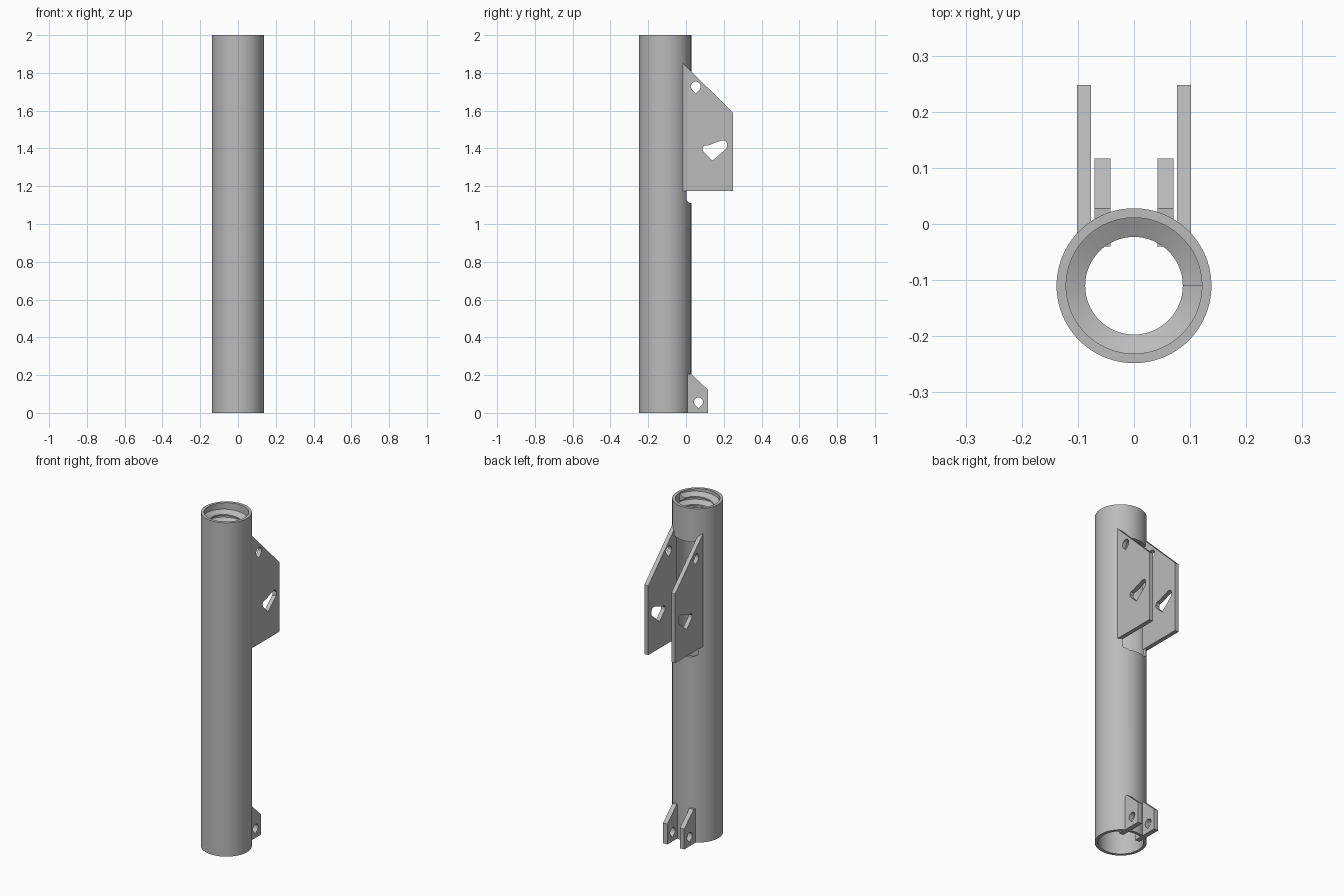
import bpy, bmesh, math
from mathutils import Vector

if "Cube" in bpy.data.objects:
    bpy.data.objects.remove(bpy.data.objects["Cube"], do_unlink=True)

grey = bpy.data.materials.new("plain grey")
grey.use_nodes = True
colour = (0.5, 0.5, 0.5, 1)
grey.diffuse_color = colour
grey.node_tree.nodes["Principled BSDF"].inputs["Base Color"].default_value = colour

AXIS_Y = -0.11
OUTER, BORE, CREST = 0.138, 0.121, 0.087


def finish(bm, name):
    bmesh.ops.recalc_face_normals(bm, faces=bm.faces)
    mesh = bpy.data.meshes.new(name)
    bm.to_mesh(mesh)
    bm.free()
    obj = bpy.data.objects.new(name, mesh)
    bpy.context.collection.objects.link(obj)
    mesh.materials.append(grey)
    return obj


def prism(name, points, thickness):
    """Extrude a closed outline of 3D points along a thickness vector."""
    bm = bmesh.new()
    face = bm.faces.new([bm.verts.new(p) for p in points])
    new = bmesh.ops.extrude_face_region(bm, geom=[face])["geom"]
    moved = [v for v in new if isinstance(v, bmesh.types.BMVert)]
    bmesh.ops.translate(bm, verts=moved, vec=Vector(thickness))
    return finish(bm, name)


def cut(obj, cutter):
    mod = obj.modifiers.new("cut", "BOOLEAN")
    mod.operation = "DIFFERENCE"
    mod.solver = "EXACT"
    mod.object = cutter
    select(obj)
    bpy.ops.object.modifier_apply(modifier=mod.name)
    bpy.data.objects.remove(cutter, do_unlink=True)


def select(obj):
    bpy.ops.object.select_all(action="DESELECT")
    obj.select_set(True)
    bpy.context.view_layer.objects.active = obj


def smooth(obj):
    select(obj)
    bpy.ops.object.shade_smooth_by_angle(angle=math.radians(30))


def teardrop(y, z, r):
    """Round hole outline with a right-angled point at the bottom."""
    arc = [math.radians(-45 + 270 * i / 16) for i in range(17)]
    return [(y + r * math.cos(a), z + r * math.sin(a)) for a in arc] + [(y, z - r * 1.41)]


def plate_pair(name, outline, holes, x_in, x_out):
    """Matching side plates, mirrored across the middle."""
    for side, sign in (("left", 1), ("right", -1)):
        plate = prism(f"{side}_{name}", [(sign * x_in, y, z) for y, z in outline],
                      (sign * (x_out - x_in), 0, 0))
        for hole in holes:
            cutter = prism("hole_cutter", [(sign * (x_in - 0.02), y, z) for y, z in hole],
                           (sign * (x_out - x_in + 0.04), 0, 0))
            cut(plate, cutter)
        smooth(plate)


# Hollow tube turned from a rectangular wall section
bm = bmesh.new()
SEGS = 96
rings = []
for i in range(SEGS):
    a = 2 * math.pi * i / SEGS
    section = ((OUTER, 0), (OUTER, 2), (BORE, 2), (BORE, 0))
    rings.append([bm.verts.new((r * math.cos(a), AXIS_Y + r * math.sin(a), z)) for r, z in section])
for i in range(SEGS):
    p, q = rings[i], rings[(i + 1) % SEGS]
    for j in range(4):
        k = (j + 1) % 4
        bm.faces.new((p[j], q[j], q[k], p[k]))
tube = finish(bm, "tube")

# Long slot in the back of the tube
slot = [(-0.05, 1.11), (0.05, 1.11), (0.08, 1.125), (0.08, 1.8), (-0.08, 1.8), (-0.08, 1.125)]
cut(tube, prism("slot_cutter", [(x, -0.06, z) for x, z in slot], (0, 0.15, 0)))
smooth(tube)

# Internal screw thread at the top
bm = bmesh.new()
TURNS, PITCH, STEPS = 3, 0.048, 64
rows = []
for i in range(TURNS * STEPS + 1):
    a = 2 * math.pi * i / STEPS
    mid = 1.828 + PITCH * i / STEPS
    section = ((BORE + 0.004, -0.022), (CREST, -0.004), (CREST, 0.004), (BORE + 0.004, 0.022))
    rows.append([bm.verts.new((r * math.cos(a), AXIS_Y + r * math.sin(a), mid + dz))
                 for r, dz in section])
for p, q in zip(rows, rows[1:]):
    for j in range(4):
        k = (j + 1) % 4
        bm.faces.new((p[j], q[j], q[k], p[k]))
bm.faces.new(rows[0])
bm.faces.new(rows[-1])
smooth(finish(bm, "screw_thread"))

# Large upper bracket plates with a pivot hole and a cam-shaped window
window = [(0.09, 1.385), (0.14, 1.335), (0.215, 1.4), (0.218, 1.425), (0.208, 1.442),
          (0.19, 1.443), (0.12, 1.417), (0.095, 1.414), (0.087, 1.4)]
plate_pair("bracket_plate", [(-0.022, 1.175), (0.248, 1.175), (0.248, 1.59), (-0.022, 1.857)],
           [teardrop(0.052, 1.728, 0.026), window], 0.077, 0.102)

# Small lower lugs with a pivot hole
plate_pair("lower_lug", [(-0.04, 0), (0.117, 0), (0.117, 0.122), (0.028, 0.205), (-0.04, 0.205)],
           [teardrop(0.066, 0.058, 0.024)], 0.042, 0.07)
